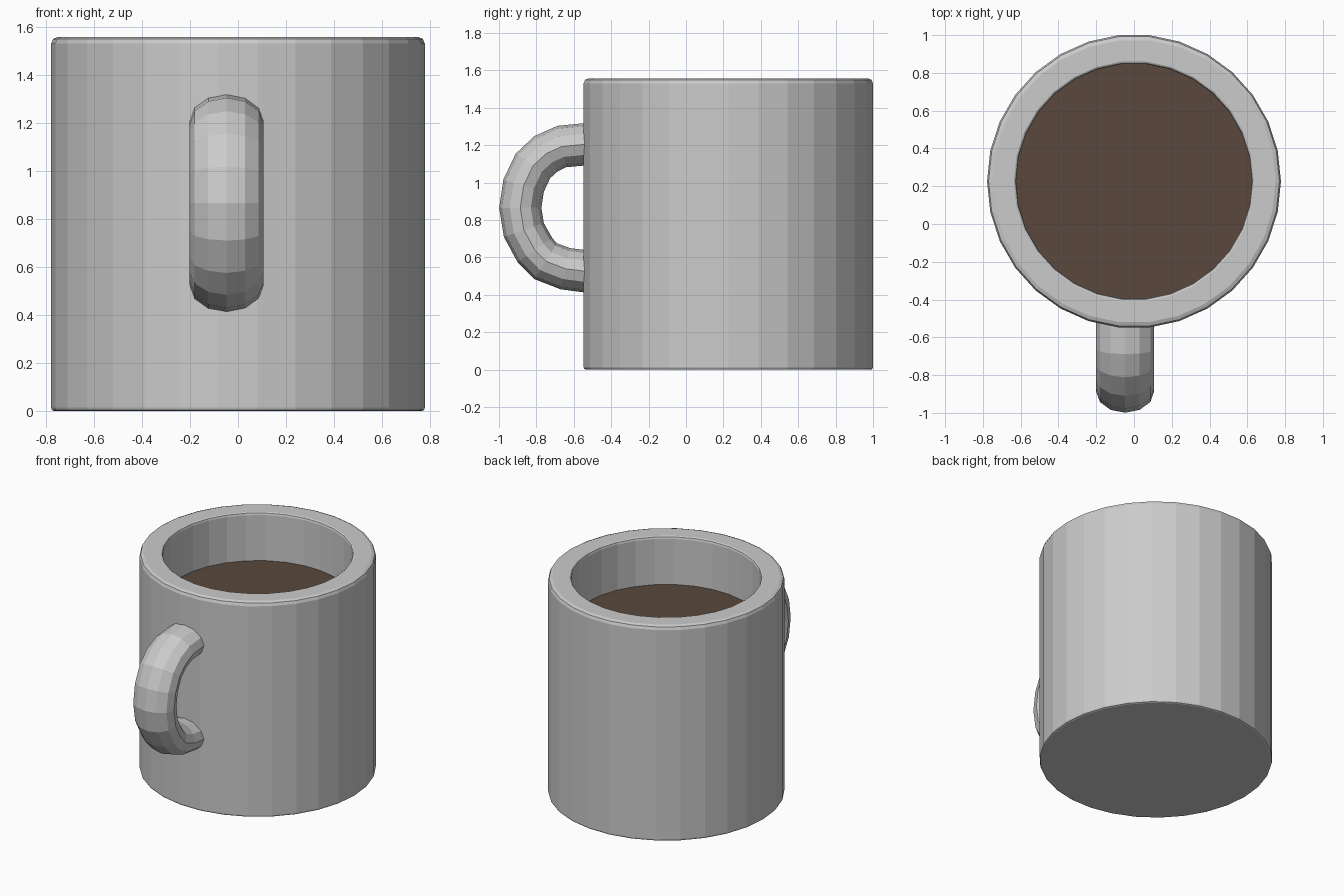
import bpy, bmesh
from math import sin, cos, pi
from mathutils import Vector

if "Cube" in bpy.data.objects:
    bpy.data.objects.remove(bpy.data.objects["Cube"])

CENTRE_Y = 0.226
SIDES = 30


def make_object(name, rings, cap_ends=True):
    """Skin a list of vertex rings into a flat-shaded object."""
    bm = bmesh.new()
    loops = [[bm.verts.new(p) for p in ring] for ring in rings]
    n = len(rings[0])
    for a, b in zip(loops, loops[1:]):
        for i in range(n):
            j = (i + 1) % n
            bm.faces.new((a[i], a[j], b[j], b[i]))
    if cap_ends:
        bm.faces.new(loops[0])
        if len(loops) > 1:
            bm.faces.new(loops[-1])
    bmesh.ops.recalc_face_normals(bm, faces=bm.faces)
    mesh = bpy.data.meshes.new(name)
    bm.to_mesh(mesh)
    bm.free()
    obj = bpy.data.objects.new(name, mesh)
    bpy.context.collection.objects.link(obj)
    return obj


def circle(r, z):
    return [(r * cos(2 * pi * i / SIDES), CENTRE_Y + r * sin(2 * pi * i / SIDES), z)
            for i in range(SIDES)]


# Cup body: outer wall, bevelled rim, inner wall and floor
profile = [(0.766, 0), (0.775, 0.004), (0.778, 0.014),
           (0.778, 1.53), (0.770, 1.55), (0.750, 1.558),
           (0.637, 1.558), (0.628, 1.553), (0.624, 1.54), (0.624, 0.14)]
make_object("cup_body", [circle(r, z) for r, z in profile])

# Coffee surface
coffee = make_object("coffee", [circle(0.624, 1.21)])
for poly in coffee.data.polygons:
    if poly.normal.z < 0:
        poly.flip()
mat = bpy.data.materials.new("coffee_brown")
mat.diffuse_color = (0.10, 0.065, 0.045, 1)
mat.use_nodes = True
mat.node_tree.nodes["Principled BSDF"].inputs["Base Color"].default_value = mat.diffuse_color
coffee.data.materials.append(mat)

# Handle: oval section swept along a C-shaped path (y, z)
path = [(-0.49, 1.21), (-0.665, 1.193), (-0.748, 1.155), (-0.818, 1.09),
        (-0.868, 0.985), (-0.886, 0.866), (-0.867, 0.747), (-0.808, 0.64),
        (-0.75, 0.58), (-0.645, 0.54), (-0.49, 0.52)]
rings = []
for k, (y, z) in enumerate(path):
    before, after = path[max(k - 1, 0)], path[min(k + 1, len(path) - 1)]
    t = Vector((after[0] - before[0], after[1] - before[1])).normalized()
    rings.append([(-0.047 + 0.154 * sin(pi * i / 6),
                   y + t.y * 0.113 * cos(pi * i / 6),
                   z - t.x * 0.113 * cos(pi * i / 6)) for i in range(12)])
make_object("handle", rings)
